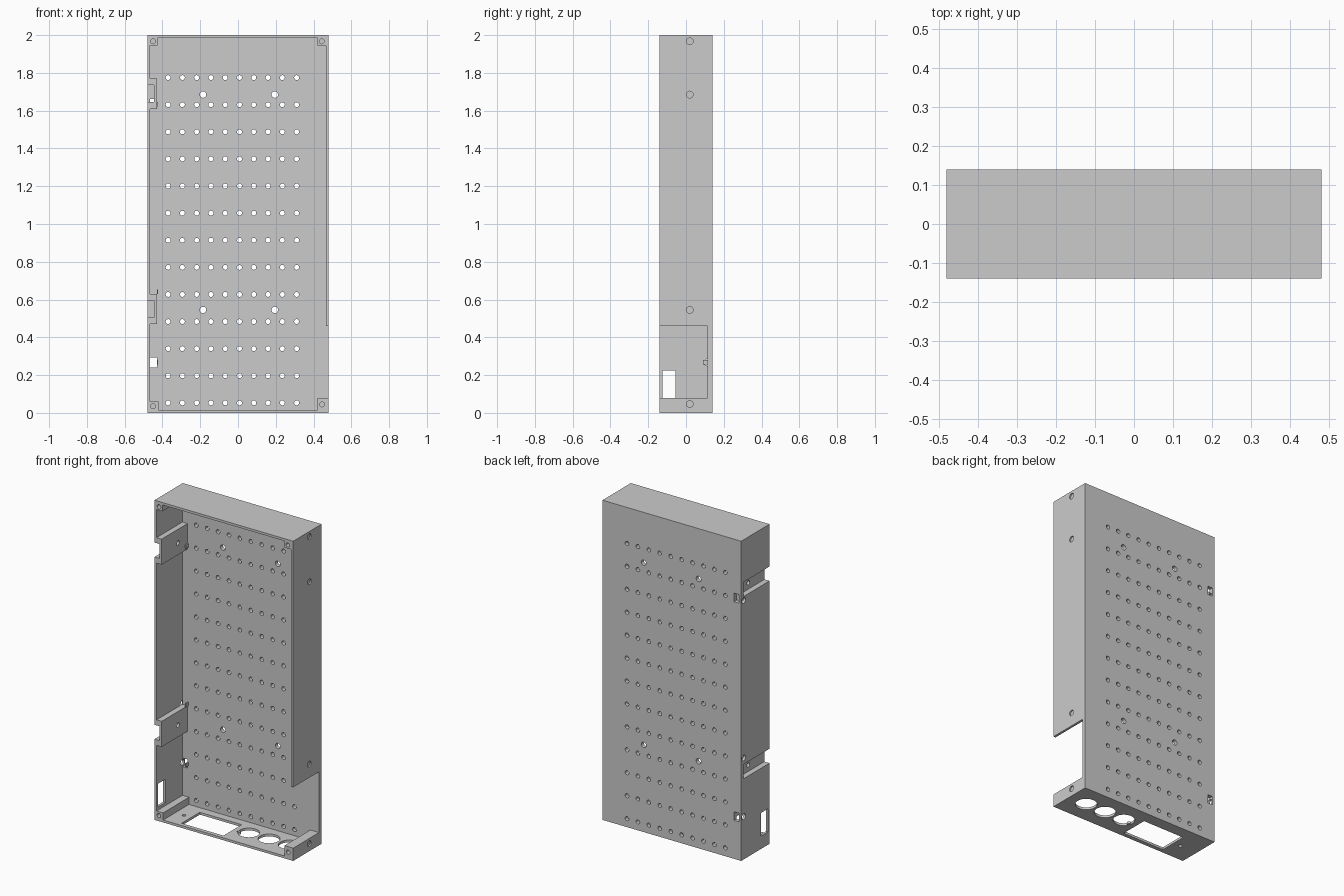
import bpy, bmesh, math

cube = bpy.data.objects.get("Cube")
if cube:
    bpy.data.objects.remove(cube, do_unlink=True)

W, D, H = 0.48, 0.14, 2.0      # half width, half depth, height
WALL = 0.465                   # inner face of the side walls
FLOOR = 0.115                  # inner face of the back panel
BASE, LID = 0.015, 1.985       # inner faces of the bottom and top panels
CHANNELS = (0.55, 1.69)        # heights of the hinge channels
TIES = (0.267, 0.635, 1.62)    # heights of the cable tie holes

# How plate coordinates (u, v, thickness) map to the world for each normal
AXES = {"x": lambda u, v, w: (w, u, v),
        "y": lambda u, v, w: (u, w, v),
        "z": lambda u, v, w: (u, v, w)}
parts = []


def rect(u0, u1, v0, v1):
    return [(u0, v0), (u1, v0), (u1, v1), (u0, v1)]


def circle(u, v, radius, sides=24):
    return [(u + radius * math.cos(math.tau * i / sides),
             v + radius * math.sin(math.tau * i / sides)) for i in range(sides)]


def notched(u0, u1, v0, v1, depth_u, notches):
    """Rectangle with slots let into its u0 edge, notches listed upward."""
    points = [(u0, v0), (u1, v0), (u1, v1), (u0, v1)]
    for low, high in reversed(notches):
        points += [(u0, high), (depth_u, high), (depth_u, low), (u0, low)]
    return points


def plate(name, axis, w0, w1, outline, holes=()):
    """Filled profile with holes, given thickness from w0 to w1."""
    curve = bpy.data.curves.new(name, "CURVE")
    curve.dimensions = "2D"
    curve.fill_mode = "BOTH"
    curve.extrude = (w1 - w0) / 2
    for loop in (outline, *holes):
        spline = curve.splines.new("POLY")
        spline.points.add(len(loop) - 1)
        for point, (u, v) in zip(spline.points, loop):
            point.co = (u, v, 0, 1)
        spline.use_cyclic_u = True
    source = bpy.data.objects.new(name + "_profile", curve)
    bpy.context.collection.objects.link(source)
    graph = bpy.context.evaluated_depsgraph_get()
    mesh = bpy.data.meshes.new_from_object(source.evaluated_get(graph))
    bpy.data.objects.remove(source, do_unlink=True)
    bpy.data.curves.remove(curve)

    bm = bmesh.new()
    bm.from_mesh(mesh)
    bmesh.ops.remove_doubles(bm, verts=bm.verts, dist=1e-5)
    for vert in bm.verts:
        u, v, w = vert.co
        vert.co = AXES[axis](u, v, w + (w0 + w1) / 2)
    bm.normal_update()
    bmesh.ops.recalc_face_normals(bm, faces=bm.faces)
    bm.to_mesh(mesh)
    bm.free()
    mesh.name = name
    obj = bpy.data.objects.new(name, mesh)
    bpy.context.collection.objects.link(obj)
    parts.append(obj)


# Perforated back panel with mounting holes and tie slots
vents = [circle(-0.37 + col * 0.0756, 0.053 + row * 0.1435, 0.013, 16)
         for col in range(10) for row in range(13)]
mounts = [circle(x, z, 0.017) for x in (-0.185, 0.195) for z in (0.545, 1.685)]
slots = [(0.24, 0.294), (1.608, 1.662)]
plate("back_panel", "y", FLOOR, D,
      notched(-WALL, WALL, BASE, LID, -0.43, slots), vents + mounts)

# Top panel, and bottom panel with socket window and cable ports
plate("top_panel", "z", LID, H, rect(-WALL, WALL, -D, D))
ports = [circle(x, 0, 0.062, 40) for x in (0.075, 0.215, 0.355)]
screws = [circle(x, -0.02, 0.011) for x in (-0.36, 0.02)]
plate("bottom_panel", "z", 0, BASE, rect(-WALL, WALL, -D, D),
      ports + screws + [rect(-0.31, -0.02, -0.115, 0.065)])

# Right wall with its opening; side holes stop halfway through
opening = notched(-D, D, 0, H, FLOOR, [(0.08, 0.46)])
side_holes = [circle(0.02, z, 0.018) for z in (0.047, 0.545, 1.685, 1.967)]
plate("right_wall_outer", "x", 0.472, W, opening, side_holes)
plate("right_wall_inner", "x", WALL, 0.472, opening)

# Left wall with channels, window and tie holes
gaps = [(z - 0.045, z + 0.045) for z in CHANNELS]
plate("left_wall", "x", -W, -WALL, notched(-D, D, 0, H, FLOOR, gaps),
      [rect(-0.125, -0.055, 0.08, 0.225)]
      + [circle(FLOOR, z, 0.018) for z in TIES])

# Inward bumps behind the channels
for name, z in zip(("lower", "upper"), CHANNELS):
    plate(name + "_channel_floor", "x", -0.445, -0.43,
          rect(-D, FLOOR, z - 0.045, z + 0.045), [circle(0.02, z - 0.005, 0.014)])
    for side, low in (("bottom", z - 0.08), ("top", z + 0.045)):
        plate(f"{name}_channel_{side}", "x", -WALL, -0.43,
              rect(-D, FLOOR, low, low + 0.035))

# Corner posts with blind screw holes in front
posts = {"lower_left": (-WALL, -0.42, BASE, 0.06, -0.45, 0.035),
         "lower_right": (0.42, WALL, BASE, 0.08, 0.445, 0.045),
         "upper_left": (-WALL, -0.425, 1.945, LID, -0.449, 1.967),
         "upper_right": (0.42, WALL, 1.945, LID, 0.443, 1.967)}
for name, (x0, x1, z0, z1, hx, hz) in posts.items():
    outline = rect(x0, x1, z0, z1)
    plate(name + "_post_front", "y", -D, -0.08, outline, [circle(hx, hz, 0.013, 16)])
    plate(name + "_post", "y", -0.08, FLOOR, outline)

# Small cable tie lugs beside the left wall
for name, z in zip(("lower", "middle", "upper"), (0.267, 0.642, 1.635)):
    plate(name + "_tie_lug", "x", -0.43, -0.423,
          rect(0.09, FLOOR, z - 0.012, z + 0.012))

bpy.ops.object.select_all(action="DESELECT")
for obj in parts:
    obj.select_set(True)
bpy.context.view_layer.objects.active = parts[0]
bpy.ops.object.shade_smooth_by_angle(angle=math.radians(30))
